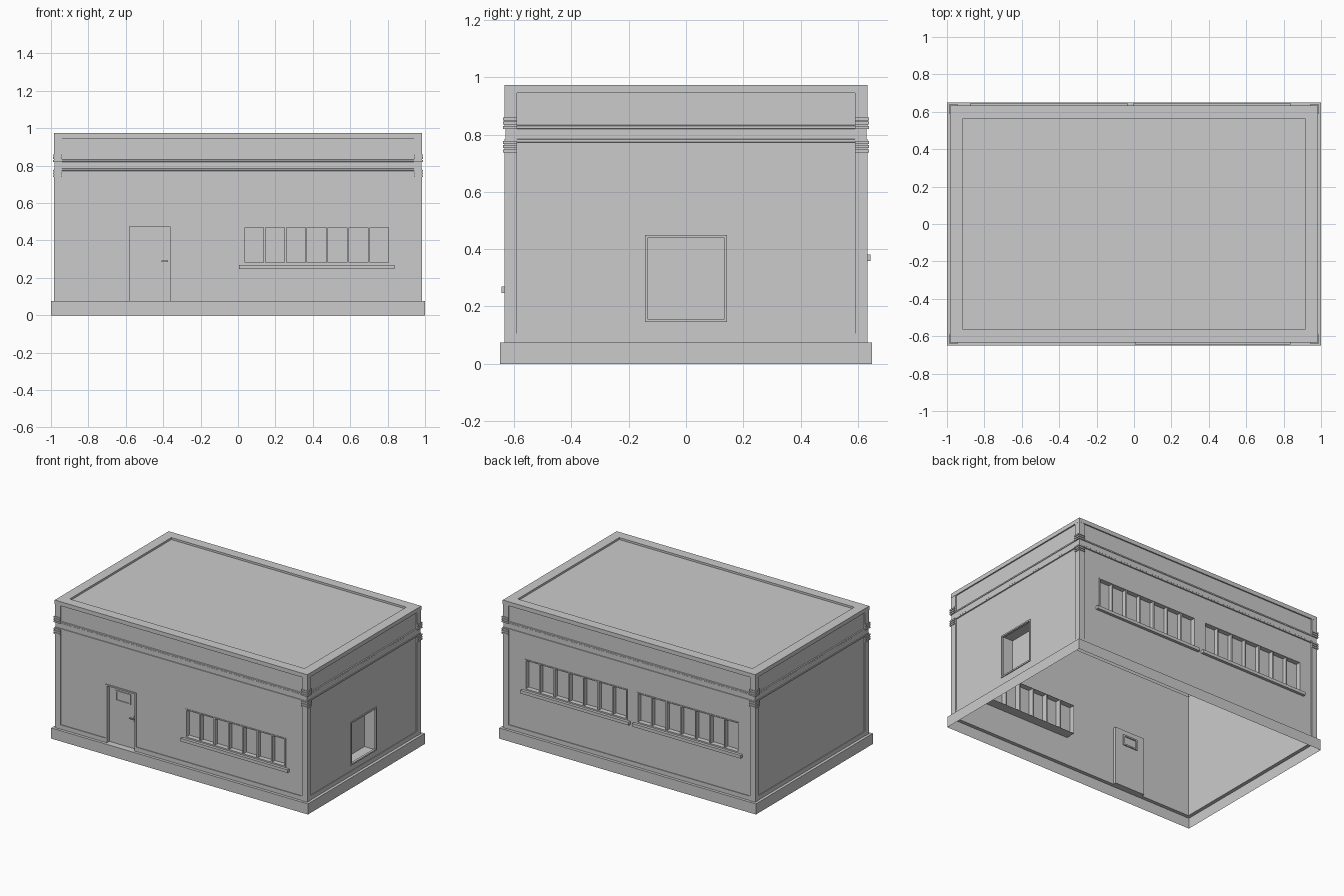
import bpy, bmesh

if "Cube" in bpy.data.objects:
    bpy.data.objects.remove(bpy.data.objects["Cube"])

HX, HY = 1.0, 0.65        # plinth half sizes
IN = 0.025                # wall face inset from the plinth
WX, WY = HX - IN, HY - IN


def finish(name, bm):
    bmesh.ops.remove_doubles(bm, verts=bm.verts, dist=1e-5)
    bmesh.ops.recalc_face_normals(bm, faces=bm.faces)
    me = bpy.data.meshes.new(name)
    bm.to_mesh(me)
    bm.free()
    ob = bpy.data.objects.new(name, me)
    bpy.context.collection.objects.link(ob)
    return ob


def P(side, u, d, z):
    """Point on a wall: u along it, d inward from its face, z up."""
    return {'front': (u, -WY + d, z), 'back': (u, WY - d, z),
            'right': (WX - d, u, z), 'left': (-WX + d, u, z)}[side]


def quad(bm, pts):
    bm.faces.new([bm.verts.new(p) for p in pts])


def add_box(bm, side, u0, u1, d0, d1, z0, z1):
    lo = [bm.verts.new(P(side, u, d, z0)) for u, d in ((u0, d0), (u1, d0), (u1, d1), (u0, d1))]
    hi = [bm.verts.new(P(side, u, d, z1)) for u, d in ((u0, d0), (u1, d0), (u1, d1), (u0, d1))]
    bm.faces.new(lo)
    bm.faces.new(hi)
    for i in range(4):
        j = (i + 1) % 4
        bm.faces.new((lo[i], lo[j], hi[j], hi[i]))


def box(name, *args):
    bm = bmesh.new()
    add_box(bm, *args)
    return finish(name, bm)


def ring(name, profile):
    """Sweep an (inset, z) profile around the building rectangle."""
    bm = bmesh.new()
    loops = []
    for o, z in profile:
        x, y = HX - o, HY - o
        loops.append([bm.verts.new((sx * x, sy * y, z))
                      for sx, sy in ((-1, -1), (1, -1), (1, 1), (-1, 1))])
    for a, b in zip(loops, loops[1:]):
        for i in range(4):
            j = (i + 1) % 4
            bm.faces.new((a[i], a[j], b[j], b[i]))
    return finish(name, bm)


def wall(side, half, holes):
    """Single-sheet wall with rectangular openings."""
    us = sorted({-half, half} | {h[0] for h in holes} | {h[1] for h in holes})
    zs = sorted({0.075, 0.945} | {h[2] for h in holes} | {h[3] for h in holes})
    bm = bmesh.new()
    for u0, u1 in zip(us, us[1:]):
        for z0, z1 in zip(zs, zs[1:]):
            u, z = (u0 + u1) / 2, (z0 + z1) / 2
            if not any(h[0] < u < h[1] and h[2] < z < h[3] for h in holes):
                quad(bm, [P(side, a, 0, b) for a, b in ((u0, z0), (u1, z0), (u1, z1), (u0, z1))])
    finish(side + "_wall", bm)


def recess(name, side, hole, depth, back):
    """Reveal around an opening, closed by a panel at depth 'back'."""
    u0, u1, z0, z1 = hole
    c = [(u0, z0), (u1, z0), (u1, z1), (u0, z1)]
    bm = bmesh.new()
    for (a, b), (e, f) in zip(c, c[1:] + c[:1]):
        quad(bm, [P(side, a, 0, b), P(side, e, 0, f), P(side, e, depth, f), P(side, a, depth, b)])
    quad(bm, [P(side, a, back, b) for a, b in c])
    finish(name, bm)


def frame(name, side, hole, w, d0, d1, bottom=True):
    """Border bars just inside an opening."""
    u0, u1, z0, z1 = hole
    bm = bmesh.new()
    add_box(bm, side, u0, u0 + w, d0, d1, z0, z1)
    add_box(bm, side, u1 - w, u1, d0, d1, z0, z1)
    add_box(bm, side, u0 + w, u1 - w, d0, d1, z1 - w, z1)
    if bottom:
        add_box(bm, side, u0 + w, u1 - w, d0, d1, z0, z0 + w)
    finish(name, bm)


def strip_window(name, side, hole, panes=7):
    u0, u1, z0, z1 = hole
    recess(name + "_glazing", side, hole, 0.07, 0.03)
    frame(name + "_frame", side, hole, 0.008, -0.004, 0.03)
    bm = bmesh.new()
    for i in range(1, panes):
        u = u0 + (u1 - u0) * i / panes
        add_box(bm, side, u - 0.005, u + 0.005, 0.0, 0.07, z0, z1)
    finish(name + "_mullions", bm)
    box(name + "_sill", side, u0 - 0.025, u1 + 0.025, -0.02, 0.0, z0 - 0.026, z0 - 0.004)


# Walls and openings
door = (-0.59, -0.353, 0.075, 0.485)
front_win = (0.03, 0.812, 0.273, 0.477)
back_wins = [(0.02, 0.815, 0.385, 0.6), (-0.852, -0.057, 0.385, 0.6)]
side_win = (-0.143, 0.143, 0.145, 0.45)
wall('front', WX, [door, front_win])
wall('back', WX, back_wins)
wall('right', WY, [side_win])
wall('left', WY, [])

# Windows
strip_window("front_window", 'front', front_win)
for i, h in enumerate(back_wins):
    strip_window(f"back_window_{i + 1}", 'back', h)
recess("side_window_recess", 'right', side_win, 0.09, 0.09)
frame("side_window_frame", 'right', side_win, 0.01, -0.006, 0.01)

# Door with vision panel, hinge and handle
recess("door_panel", 'front', door, 0.022, 0.022)
frame("door_frame", 'front', door, 0.01, -0.006, 0.022, bottom=False)
frame("door_vision_frame", 'front', (-0.53, -0.413, 0.375, 0.45), 0.01, 0.016, 0.03)
box("door_handle_plate", 'front', -0.385, -0.372, 0.014, 0.022, 0.27, 0.305)
box("door_handle", 'front', -0.41, -0.374, 0.0, 0.008, 0.286, 0.293)
box("door_handle_stem", 'front', -0.381, -0.375, 0.006, 0.016, 0.286, 0.293)

# Plinth, frieze band, parapet coping and roof
ring("plinth", [(0, 0), (0, 0.075), (IN, 0.075)])
ring("frieze_band", [(IN, 0.785), (0.02, 0.785), (0.02, 0.82), (IN, 0.82)])
ring("band_lower_bead", [(IN, 0.772), (0.018, 0.774), (0.018, 0.783), (IN, 0.785)])
ring("band_upper_bead", [(IN, 0.82), (0.018, 0.822), (0.018, 0.831), (IN, 0.833)])
ring("parapet_coping", [(IN, 0.945), (0.016, 0.945), (0.016, 0.974), (0.085, 0.974), (0.085, 0.96)])
bm = bmesh.new()
rx, ry = HX - 0.085, HY - 0.085
quad(bm, [(-rx, -ry, 0.96), (rx, -ry, 0.96), (rx, ry, 0.96), (-rx, ry, 0.96)])
finish("roof", bm)

# Skirting strips, broken at the door
for n, side, a, b in (("front_left", 'front', -0.94, door[0]), ("front_right", 'front', door[1], 0.94),
                      ("back", 'back', -0.94, 0.94), ("right", 'right', -0.59, 0.59),
                      ("left", 'left', -0.59, 0.59)):
    box("skirting_" + n, side, a, b, -0.005, 0.0, 0.075, 0.105)


# L-shaped corner pilasters with ribbed capitals
def add_corner(bm, sx, sy, out, z0, z1):
    x, y = WX + out, WY + out
    pts = [(0.94, WY), (0.94, y), (x, y), (x, 0.59), (WX, 0.59), (WX, WY)]
    bot = [bm.verts.new((sx * a, sy * b, z0)) for a, b in pts]
    top = [bm.verts.new((sx * a, sy * b, z1)) for a, b in pts]
    bm.faces.new(bot)
    bm.faces.new(top)
    for i in range(6):
        j = (i + 1) % 6
        bm.faces.new((bot[i], bot[j], top[j], top[i]))


for sy, fb in ((-1, "front"), (1, "back")):
    for sx, lr in ((-1, "left"), (1, "right")):
        bm = bmesh.new()
        add_corner(bm, sx, sy, 0.008, 0.075, 0.785)
        add_corner(bm, sx, sy, 0.008, 0.82, 0.945)
        finish(f"{fb}_{lr}_pilaster", bm)
        bm = bmesh.new()
        for base in (0.738, 0.82):
            for k in range(3):
                add_corner(bm, sx, sy, 0.014, base + k * 0.015, base + k * 0.015 + 0.01)
        finish(f"{fb}_{lr}_capital_ribs", bm)
